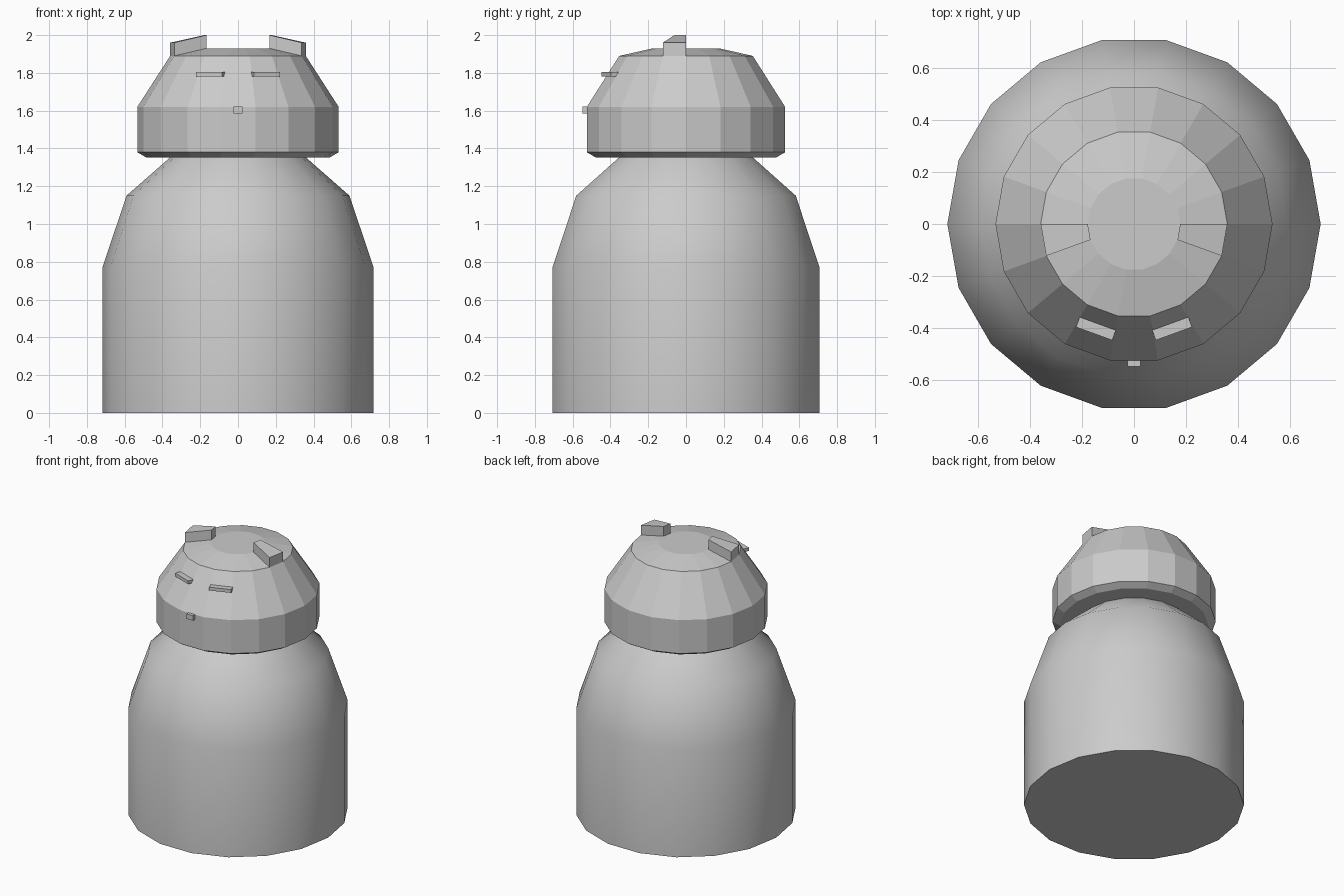
import bpy, bmesh, math
from mathutils import Matrix, Vector

if "Cube" in bpy.data.objects:
    bpy.data.objects.remove(bpy.data.objects["Cube"])

SIDES = 18
STEP = 2 * math.pi / SIDES


def ring_pt(r, z, i):
    return Vector((r * math.cos(i * STEP), r * math.sin(i * STEP), z))


def make_object(name, bm):
    bmesh.ops.recalc_face_normals(bm, faces=bm.faces)
    mesh = bpy.data.meshes.new(name)
    bm.to_mesh(mesh)
    bm.free()
    ob = bpy.data.objects.new(name, mesh)
    bpy.context.collection.objects.link(ob)
    return ob


def lathe(name, profile, cap_bottom=False, cap_top=False):
    bm = bmesh.new()
    rings = [[bm.verts.new(ring_pt(r, z, i)) for i in range(SIDES)] for r, z in profile]
    for a, b in zip(rings, rings[1:]):
        for i in range(SIDES):
            j = (i + 1) % SIDES
            bm.faces.new((a[i], a[j], b[j], b[i]))
    if cap_bottom:
        bm.faces.new(rings[0][::-1])
    if cap_top:
        bm.faces.new(rings[-1])
    return make_object(name, bm)


def box(name, centre, size, angle=0.0):
    bm = bmesh.new()
    bmesh.ops.create_cube(bm, size=1, matrix=Matrix.Translation(centre)
                          @ Matrix.Rotation(angle, 4, 'Z') @ Matrix.Diagonal((*size, 1)))
    return make_object(name, bm)


# Smooth body with shoulders and open neck
body = lathe("body", [(0.718, 0), (0.718, 0.77), (0.59, 1.15), (0.36, 1.352)], cap_bottom=True)
bpy.context.view_layer.objects.active = body
body.select_set(True)
bpy.ops.object.shade_smooth_by_angle(angle=math.radians(30))

# Faceted head, starting with the underside ring around the neck
lathe("head", [(0.36, 1.352), (0.485, 1.352), (0.533, 1.38), (0.533, 1.62),
               (0.359, 1.89), (0.178, 1.93)], cap_top=True)

for side, s in (("left", -1), ("right", 1)):
    # Ears: one sector of the crown raised straight up
    bm = bmesh.new()
    low = []
    for r, z, i in ((0.359, 1.89, 0), (0.359, 1.89, -1), (0.178, 1.93, -1), (0.178, 1.93, 0)):
        p = ring_pt(r, z, i)
        low.append(bm.verts.new((p.x * s, p.y, p.z)))
    high = [bm.verts.new(v.co + Vector((0, 0, 0.07))) for v in low]
    for i in range(4):
        j = (i + 1) % 4
        bm.faces.new((low[i], low[j], high[j], high[i]))
    bm.faces.new(high)
    make_object(side + "_ear", bm)

    # Eyes: thin bars on the slanted facets
    a = math.radians(-90 + 20 * s)
    box(side + "_eye", (0.424 * math.cos(a), 0.424 * math.sin(a), 1.792),
        (0.148, 0.05, 0.024), math.radians(20 * s))

# Nose
box("nose", (0, -0.53, 1.603), (0.05, 0.036, 0.036))
